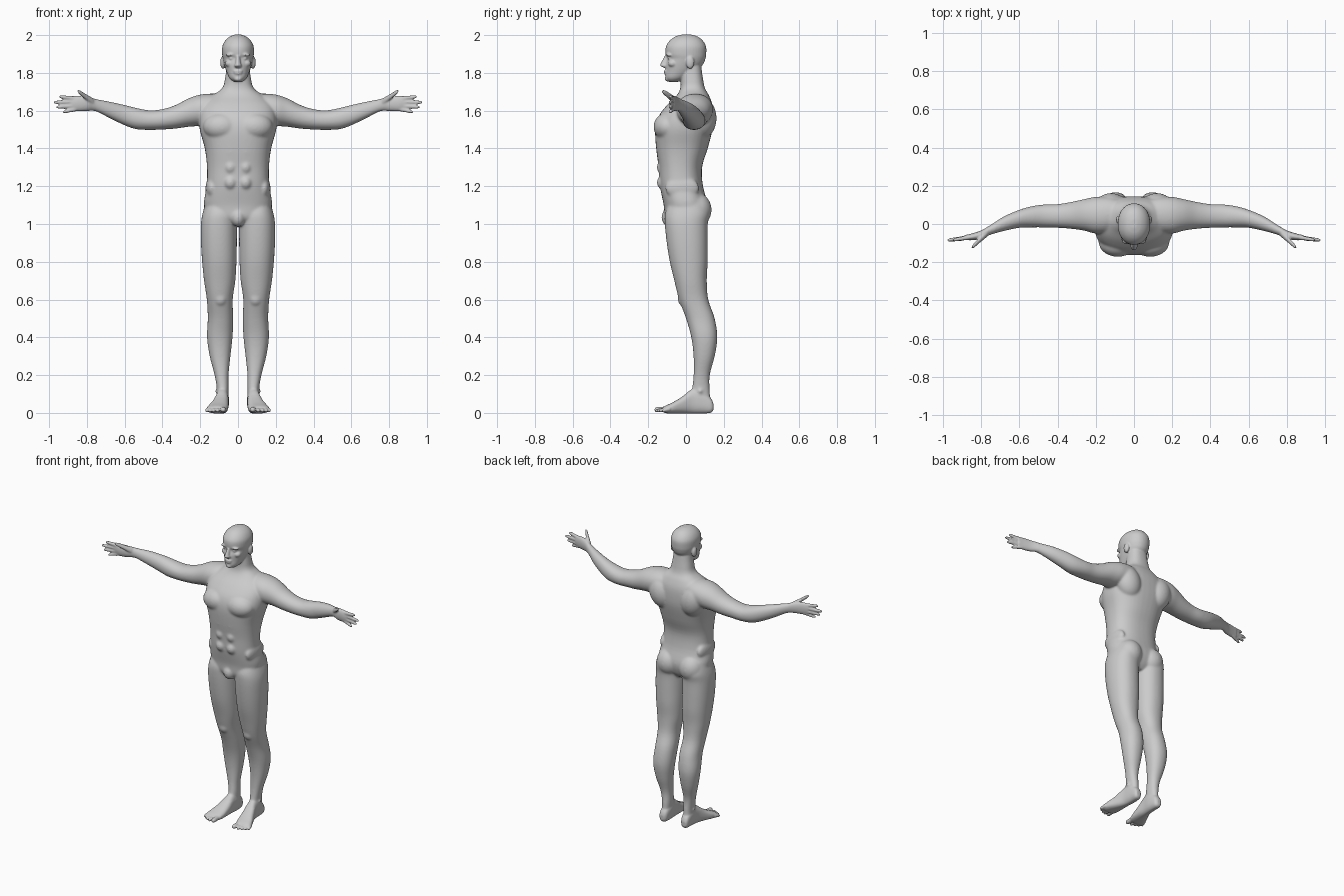
import bpy, bmesh, math
from mathutils import Matrix, Vector

bm = bmesh.new()


def spline(p0, p1, p2, p3, t):
    return 0.5 * (2 * p1 + (p2 - p0) * t + (2 * p0 - 5 * p1 + 4 * p2 - p3) * t * t
                  + (3 * p1 - p0 - 3 * p2 + p3) * t ** 3)


def loft(rows, axis='z', p=2.2, mirror=False, steps=4, n=40):
    """Rows are (position on axis, min a, max a, min b, max b); a smooth skin is run through them."""
    fine = []
    for i in range(len(rows) - 1):
        q = [rows[max(0, i - 1)], rows[i], rows[i + 1], rows[min(len(rows) - 1, i + 2)]]
        fine += [[spline(*c, s / steps) for c in zip(*q)] for s in range(steps)]
    fine.append(rows[-1])
    for side in ((1, -1) if mirror else (1,)):
        rings = []
        for t, a0, a1, b0, b1 in fine:
            ring = []
            for k in range(n):
                ang = 2 * math.pi * k / n
                c, s = math.cos(ang), math.sin(ang)
                a = (a0 + a1) / 2 + (a1 - a0) / 2 * math.copysign(abs(c) ** (2 / p), c)
                b = (b0 + b1) / 2 + (b1 - b0) / 2 * math.copysign(abs(s) ** (2 / p), s)
                x, y, z = {'z': (a, b, t), 'x': (t, a, b), 'y': (a, t, b)}[axis]
                ring.append(bm.verts.new((side * x, y, z)))
            rings.append(ring)
        for r0, r1 in zip(rings, rings[1:]):
            for k in range(n):
                j = (k + 1) % n
                bm.faces.new((r0[k], r0[j], r1[j], r1[k]))
        bm.faces.new(rings[0])
        bm.faces.new(rings[-1])


def blob(x, y, z, rx, ry, rz, tilt=0):
    """Ellipsoid muscle or feature, mirrored when off centre."""
    for side in ((1, -1) if x else (1,)):
        m = (Matrix.Translation((side * x, y, z)) @ Matrix.Rotation(side * tilt, 4, 'Y')
             @ Matrix.Diagonal((rx, ry, rz, 1)))
        bmesh.ops.create_uvsphere(bm, u_segments=24, v_segments=16, radius=1, matrix=m)


def digit(axis, start, end, r0, r1):
    """Rounded finger or toe."""
    rows = []
    for t, f in ((0, 1), (.25, 1), (.5, .94), (.75, .98), (.9, .85), (.97, .6), (1, .2)):
        x, y, z = Vector(start).lerp(Vector(end), t)
        r = (r0 + (r1 - r0) * t) * f
        rows.append((x, y - r, y + r, z - r, z + r) if axis == 'x' else (y, x - r, x + r, z - r, z + r))
    loft(rows, axis, 2, True, 2, 16)


# Torso and neck
loft([(.99, -.04, .04, -.07, .07), (1.03, -.14, .14, -.11, .10), (1.10, -.18, .18, -.118, .115),
      (1.2, -.166, .166, -.138, .09), (1.3, -.164, .164, -.145, .085), (1.4, -.176, .176, -.158, .115),
      (1.5, -.203, .203, -.163, .14), (1.57, -.205, .205, -.145, .145), (1.63, -.19, .19, -.10, .14),
      (1.68, -.135, .135, -.05, .122), (1.72, -.083, .083, -.03, .10), (1.78, -.067, .067, -.028, .088),
      (1.84, -.06, .06, -.03, .08)], p=2.4)
# Chest, shoulder blades, abdomen, buttocks, pubis
blob(.085, -.095, 1.515, .10, .077, .075)
blob(.12, .085, 1.56, .085, .077, .11, .3)
for z in (1.22, 1.3, 1.38):
    blob(.04, -.105, z, .04, .05, .045)
blob(.14, -.02, 1.19, .032, .09, .06)
blob(.085, .055, 1.075, .082, .081, .09)
blob(0, -.085, 1.035, .04, .045, .05)

# Arms down to the palm
loft([(.06, .02, .12, 1.58, 1.68), (.13, -.04, .14, 1.54, 1.69), (.2, -.05, .142, 1.52, 1.685),
      (.26, -.035, .13, 1.515, 1.666), (.33, -.025, .115, 1.505, 1.63), (.4, -.02, .104, 1.5, 1.608),
      (.47, -.018, .102, 1.498, 1.602), (.54, -.018, .092, 1.502, 1.615), (.6, -.02, .074, 1.522, 1.63),
      (.68, -.037, .04, 1.56, 1.648), (.755, -.058, -.008, 1.597, 1.663), (.8, -.078, -.034, 1.598, 1.675),
      (.85, -.085, -.05, 1.598, 1.68), (.885, -.083, -.058, 1.605, 1.672)], 'x', 2.1, True)
# Fingers and thumb
digit('x', (.86, -.069, 1.664), (.947, -.084, 1.674), .0125, .0095)
digit('x', (.86, -.069, 1.646), (.978, -.085, 1.644), .0125, .0095)
digit('x', (.86, -.069, 1.626), (.962, -.085, 1.618), .0125, .0095)
digit('x', (.855, -.068, 1.609), (.927, -.085, 1.592), .012, .009)
digit('x', (.765, -.045, 1.645), (.85, -.125, 1.705), .019, .012)

# Legs
loft([(1.13, .04, .165, -.08, .10), (1.06, .008, .187, -.11, .125), (1.0, .006, .196, -.112, .115),
      (.9, .006, .196, -.102, .115), (.8, .008, .19, -.086, .115), (.7, .014, .18, -.062, .11),
      (.6, .028, .165, -.037, .118), (.5, .025, .16, .0, .152), (.4, .029, .164, .028, .166),
      (.3, .04, .15, .04, .152), (.2, .05, .124, .04, .126), (.12, .05, .111, .032, .126),
      (.04, .056, .108, .03, .13)], mirror=True)
# Knees and ankle bones
blob(.093, -.012, .605, .036, .032, .042)
blob(.085, .075, .115, .037, .02, .02)

# Feet and toes
loft([(.145, .07, .098, .015, .05), (.13, .055, .108, .0, .08), (.08, .048, .113, -.003, .125),
      (.03, .05, .118, -.003, .125), (-.02, .05, .136, -.003, .086), (-.07, .053, .158, -.003, .056),
      (-.105, .06, .166, -.002, .04), (-.12, .068, .155, .003, .032)], 'y', 2.5, True)
for i, (x, y) in enumerate(((.078, -.167), (.108, -.163), (.13, -.154), (.15, -.142), (.167, -.126))):
    r = .0165 if i == 0 else .0115
    digit('y', (x * .85 + .014, -.085, .02), (x, y, r), r, r * .9)

# Head
loft([(1.752, -.022, .022, -.088, -.045), (1.772, -.045, .045, -.108, .0), (1.81, -.062, .062, -.108, .055),
      (1.845, -.073, .073, -.108, .09), (1.875, -.08, .08, -.1, .103), (1.9, -.084, .084, -.108, .107),
      (1.94, -.083, .083, -.106, .106), (1.972, -.067, .067, -.085, .088), (1.993, -.042, .042, -.055, .06),
      (2.003, -.015, .015, -.02, .025)], p=2.1)
# Nose, lips, chin, brows, eyelids, cheeks and ears
loft([(1.828, -.014, .014, -.12, -.09), (1.838, -.02, .02, -.137, -.09), (1.85, -.015, .015, -.134, -.09),
      (1.89, -.009, .009, -.114, -.08)], p=2)
blob(0, -.104, 1.809, .026, .013, .007)
blob(0, -.103, 1.797, .023, .013, .007)
blob(0, -.095, 1.768, .022, .018, .014)
blob(.035, -.088, 1.897, .03, .018, .009, .1)
blob(.033, -.084, 1.876, .016, .013, .009)
blob(.045, -.07, 1.85, .024, .025, .02)
blob(.08, .022, 1.855, .014, .022, .034)

bmesh.ops.recalc_face_normals(bm, faces=bm.faces)
mesh = bpy.data.meshes.new("body")
bm.to_mesh(mesh)
bm.free()
body = bpy.data.objects.new("body", mesh)
bpy.context.collection.objects.link(body)
bpy.context.view_layer.objects.active = body
body.select_set(True)

# Fuse all parts into one skin
fuse = body.modifiers.new("fuse", 'REMESH')
fuse.mode = 'VOXEL'
fuse.voxel_size = .005
bpy.ops.object.modifier_apply(modifier=fuse.name)

# Soften trunk and limbs strongly, face, hands and feet only lightly
soft = body.vertex_groups.new(name="soft")
soft.add([v.index for v in body.data.vertices
          if abs(v.co.x) < .76 and .09 < v.co.z < 1.75], 1, 'REPLACE')
for group, count in (("soft", 22), ("", 3)):
    mod = body.modifiers.new("soften", 'SMOOTH')
    mod.factor, mod.iterations, mod.vertex_group = .5, count, group
    bpy.ops.object.modifier_apply(modifier=mod.name)
bpy.ops.object.shade_smooth()
